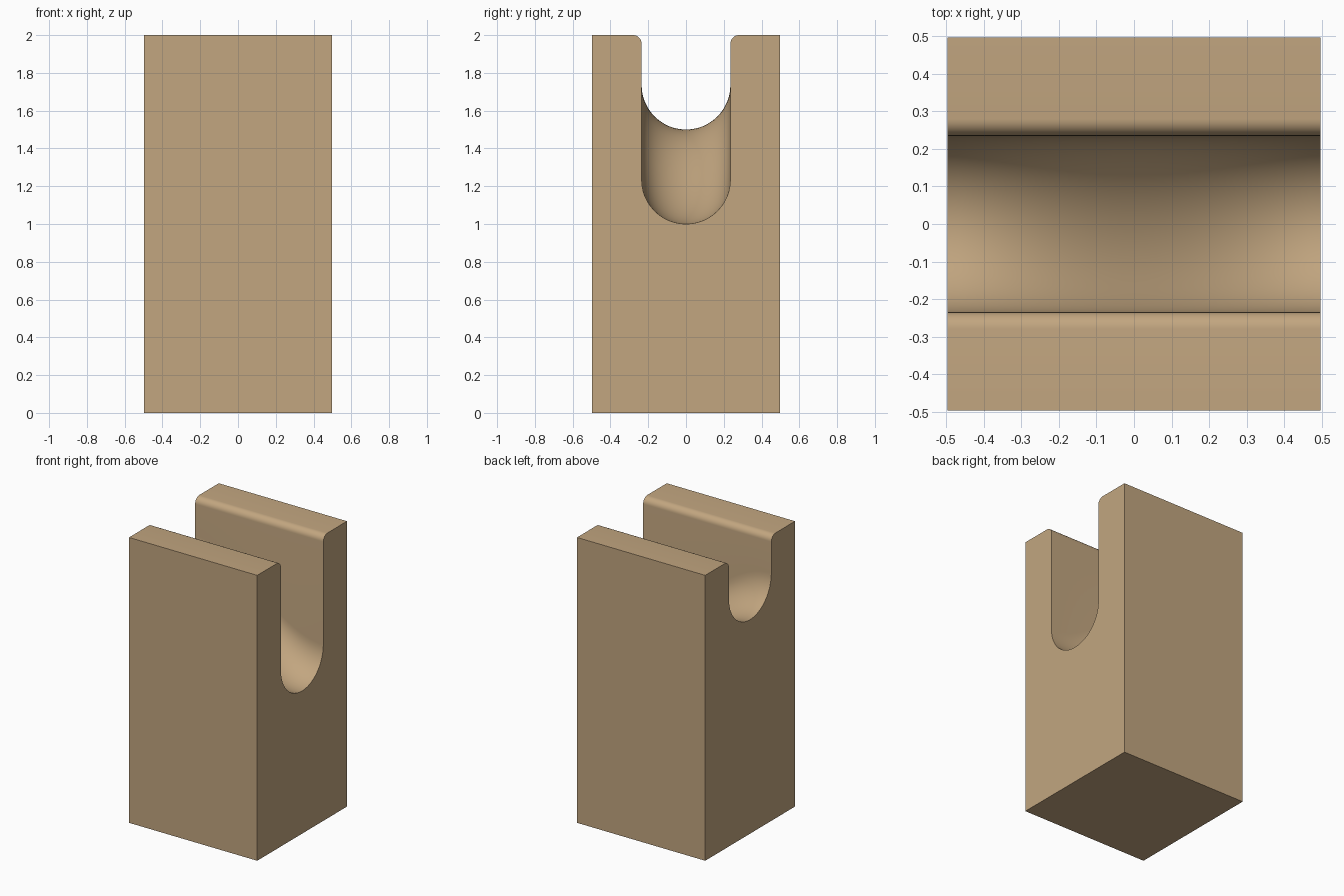
import bpy
import bmesh
from math import sin, cos, pi, radians

if "Cube" in bpy.data.objects:
    bpy.data.objects.remove(bpy.data.objects["Cube"], do_unlink=True)

HALF = 0.497        # half width of the block
TOP = 2.0
RADIUS = 0.235      # half width of the channel
ROUND = 0.045       # rounding of the channel lips
STATIONS = 32
ARC = 24
LIP = 8

wood = bpy.data.materials.new("light wood")
wood.use_nodes = True
colour = (0.54, 0.38, 0.215, 1.0)
wood.diffuse_color = colour
wood.node_tree.nodes["Principled BSDF"].inputs["Base Color"].default_value = colour


def section(floor):
    """Outline of the block in y and z, with the channel bottom at floor."""
    lip = []
    for i in range(LIP + 1):
        a = pi / 2 * i / LIP
        lip.append((RADIUS + ROUND - ROUND * sin(a), TOP - ROUND + ROUND * cos(a)))
    left = [(-HALF, 0), (-HALF, TOP)] + [(-y, z) for y, z in lip]
    right = [(-y, z) for y, z in reversed(left)]
    arc = [(-RADIUS * cos(pi * i / ARC), floor + RADIUS - RADIUS * sin(pi * i / ARC))
           for i in range(ARC + 1)]
    return left + arc + right


# Sweep the outline along x while the channel floor eases down from right to left
bm = bmesh.new()
rings = []
for s in range(STATIONS + 1):
    t = s / STATIONS
    floor = 1.25 + 0.25 * cos(pi * t)
    x = HALF * (2 * t - 1)
    rings.append([bm.verts.new((x, y, z)) for y, z in section(floor)])
for a, b in zip(rings, rings[1:]):
    for i in range(len(a)):
        j = (i + 1) % len(a)
        bm.faces.new((a[i], a[j], b[j], b[i]))

# Flat end faces
bm.faces.new(rings[0])
bm.faces.new(list(reversed(rings[-1])))
bmesh.ops.recalc_face_normals(bm, faces=bm.faces[:])

mesh = bpy.data.meshes.new("channel_block")
bm.to_mesh(mesh)
bm.free()
mesh.materials.append(wood)
block = bpy.data.objects.new("channel_block", mesh)
bpy.context.collection.objects.link(block)

# Smooth channel and lips, crisp outer edges
bpy.ops.object.select_all(action="DESELECT")
block.select_set(True)
bpy.context.view_layer.objects.active = block
bpy.ops.object.shade_smooth_by_angle(angle=radians(30))
